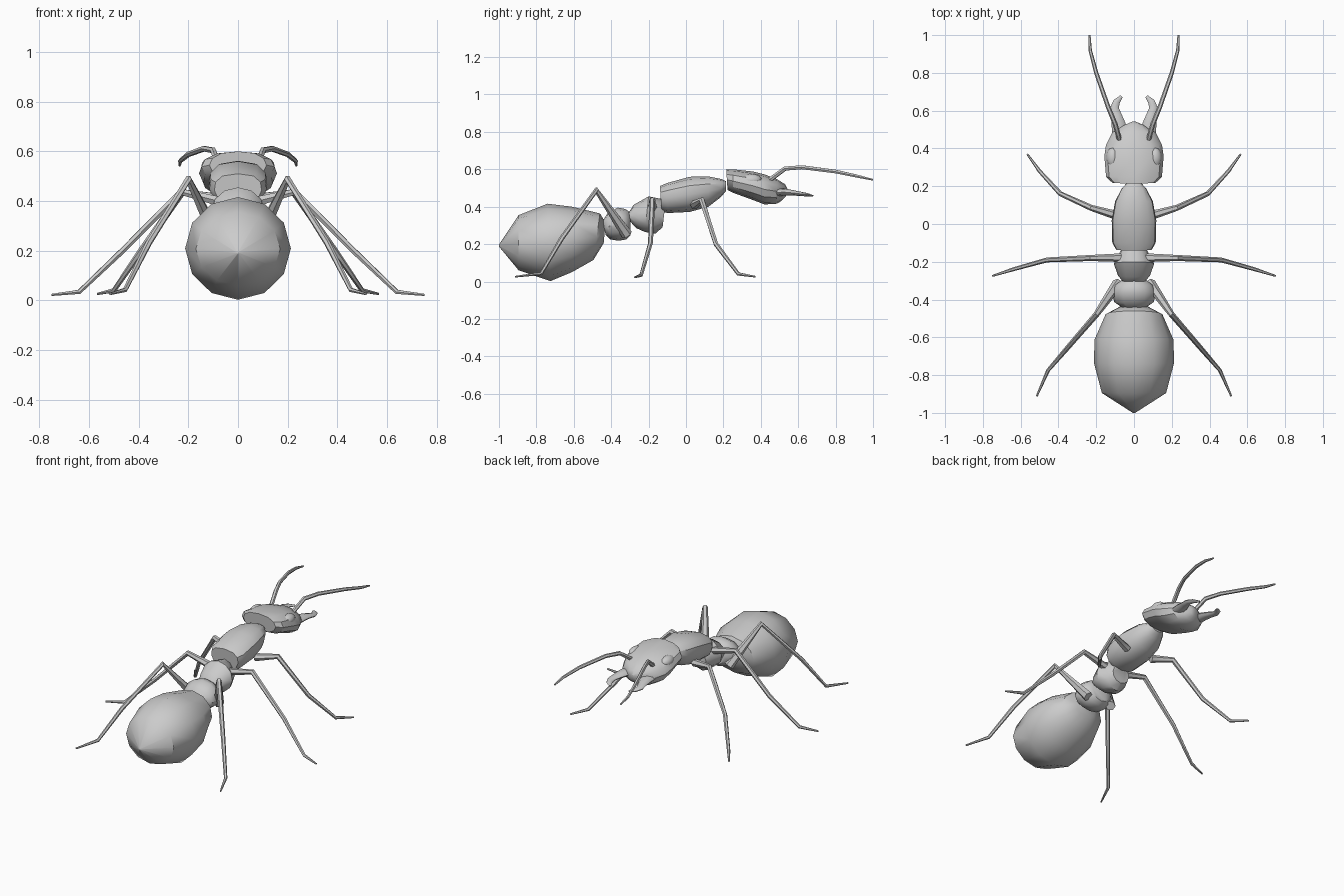
import bpy, bmesh, math
from mathutils import Vector

if "Cube" in bpy.data.objects:
    bpy.data.objects.remove(bpy.data.objects["Cube"])


def loft(name, rings, angle=40):
    """Skin a list of equal-length vertex rings and cap the ends."""
    bm = bmesh.new()
    rows = [[bm.verts.new(p) for p in ring] for ring in rings]
    n = len(rows[0])
    for a, b in zip(rows, rows[1:]):
        for i in range(n):
            j = (i + 1) % n
            bm.faces.new((a[i], a[j], b[j], b[i]))
    bm.faces.new(rows[0])
    bm.faces.new(rows[-1])
    bmesh.ops.recalc_face_normals(bm, faces=bm.faces[:])
    finish(name, bm, angle)


def finish(name, bm, angle):
    mesh = bpy.data.meshes.new(name)
    bm.to_mesh(mesh)
    bm.free()
    ob = bpy.data.objects.new(name, mesh)
    bpy.context.collection.objects.link(ob)
    bpy.ops.object.select_all(action='DESELECT')
    ob.select_set(True)
    bpy.context.view_layer.objects.active = ob
    bpy.ops.object.shade_smooth_by_angle(angle=math.radians(angle))


def body(name, sections, sides=12, power=1.0, lean=0.0, angle=40):
    """Sections: top y, top z, bottom y, bottom z, half width."""
    rings = []
    for ty, tz, by, bz, w in sections:
        ring = []
        for i in range(sides):
            a = 2 * math.pi * i / sides
            c = math.cos(a)
            s = math.copysign(abs(math.sin(a)) ** power, math.sin(a)) if i % (sides // 2) else 0
            ring.append((s * w * (1 + lean * c),
                         (ty + by) / 2 + c * (ty - by) / 2,
                         (tz + bz) / 2 + c * (tz - bz) / 2))
        rings.append(ring)
    loft(name, rings, angle)


def tube(name, path, radii, sides=6, flat=1.0):
    """Tapered limb along a path, built on both sides of the body."""
    pts = [Vector(p) for p in path]
    for side, m in (("right", 1), ("left", -1)):
        rings = []
        for k, p in enumerate(pts):
            t = Vector((0, 0, 0))
            if k > 0:
                t += (p - pts[k - 1]).normalized()
            if k < len(pts) - 1:
                t += (pts[k + 1] - p).normalized()
            t.normalize()
            u = t.cross(Vector((0, 0, 1))).normalized()
            v = u.cross(t)
            ring = []
            for i in range(sides):
                a = 2 * math.pi * i / sides
                q = p + radii[k] * (u * math.cos(a) + v * math.sin(a) * flat)
                ring.append((q.x * m, q.y, q.z))
            rings.append(ring)
        loft(f"{name}_{side}", rings, 50)


# Abdomen
body("abdomen", [(-1.0, .197, -1.0, .187, .006), (-.895, .355, -.895, .06, .17),
                 (-.74, .416, -.725, .002, .213), (-.61, .400, -.61, .05, .208),
                 (-.46, .364, -.495, .115, .15), (-.43, .315, -.44, .205, .07)])

# Two waist nodes
body("rear_waist_node", [(-.445, .325, -.43, .25, .07), (-.42, .365, -.405, .225, .105),
                         (-.365, .395, -.36, .218, .117), (-.325, .388, -.32, .225, .10),
                         (-.298, .37, -.298, .245, .065)])
body("front_waist_node", [(-.305, .37, -.298, .32, .062), (-.28, .41, -.265, .285, .085),
                          (-.2, .455, -.22, .265, .107), (-.135, .442, -.165, .255, .075),
                          (-.112, .40, -.125, .29, .06)])

# Thorax
body("thorax", [(-.14, .51, -.13, .375, .095), (-.10, .527, -.10, .366, .115),
                (.02, .56, .02, .372, .118), (.12, .562, .12, .40, .10),
                (.19, .548, .185, .45, .065), (.215, .535, .215, .485, .04)],
     power=.75, lean=.12, angle=35)

# Head
body("head", [(.215, .600, .222, .49, .115), (.25, .600, .25, .475, .148),
              (.36, .588, .36, .435, .157), (.42, .573, .42, .412, .148),
              (.485, .548, .485, .416, .115), (.53, .52, .51, .43, .055),
              (.542, .495, .535, .455, .015)],
     power=.8, angle=35)

# Eyes
for side, m in (("right", 1), ("left", -1)):
    bm = bmesh.new()
    bmesh.ops.create_uvsphere(bm, u_segments=12, v_segments=8, radius=1)
    for v in bm.verts:
        v.co = Vector((m * .112 + v.co.x * .035, .35 + v.co.y * .056, .542 + v.co.z * .033))
    finish(f"eye_{side}", bm, 60)

# Jaws
tube("jaw", [(.075, .46, .475), (.082, .53, .478), (.093, .575, .474), (.103, .615, .468),
             (.092, .648, .464), (.066, .676, .459)],
     [.04, .037, .028, .023, .018, .008], sides=8, flat=.5)

# Antennae
tube("antenna", [(.078, .45, .545), (.10, .53, .604), (.137, .62, .611),
                 (.20, .80, .588), (.232, .92, .562), (.235, 1.0, .544)],
     [.013, .013, .012, .011, .009, .005])

# Legs
leg_radii = [.024, .016, .013, .010, .005]
tube("front_leg", [(.09, .045, .41), (.225, .085, .435), (.39, .16, .20),
                   (.50, .28, .04), (.565, .37, .026)], leg_radii)
tube("middle_leg", [(.04, -.178, .39), (.23, -.18, .437), (.46, -.19, .205),
                    (.64, -.24, .034), (.75, -.275, .022)], leg_radii)
tube("hind_leg", [(.085, -.315, .25), (.20, -.48, .488), (.36, -.665, .23),
                  (.455, -.775, .042), (.515, -.912, .026)],
     [.03, .016, .013, .010, .005])
